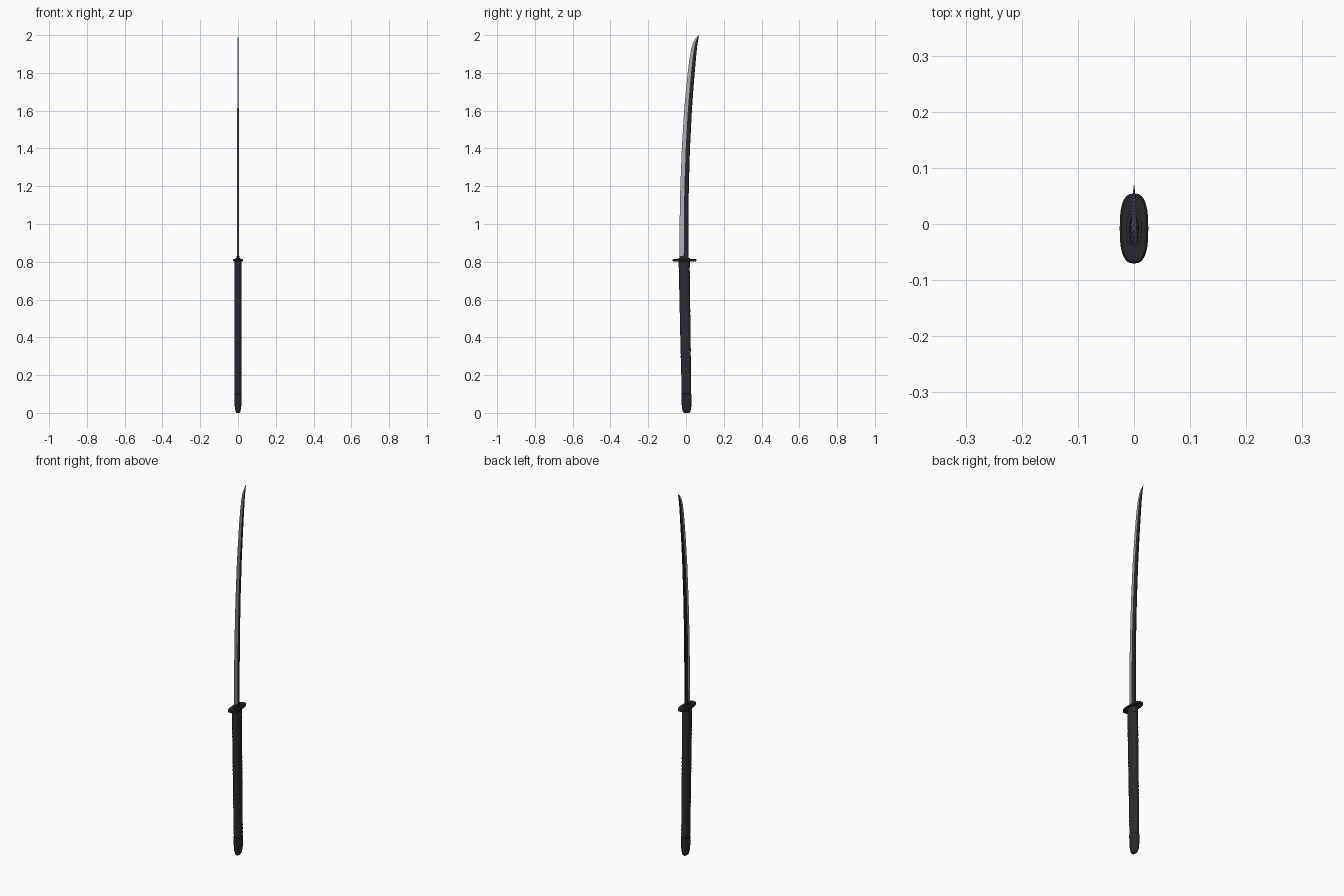
import bpy, bmesh, math

if "Cube" in bpy.data.objects:
    bpy.data.objects.remove(bpy.data.objects["Cube"])


def material(name, v):
    m = bpy.data.materials.new(name)
    m.diffuse_color = (*v, 1)
    m.use_nodes = True
    m.node_tree.nodes["Principled BSDF"].inputs["Base Color"].default_value = m.diffuse_color
    return m


BLACK = material("black wrap", (0.025, 0.025, 0.025))
IRON = material("dark iron", (0.022, 0.022, 0.023))
SPINE = material("dark steel", (0.022, 0.022, 0.022))
EDGE = material("polished edge", (0.42, 0.42, 0.42))


def finish(name, bm, mats, angle=35):
    bmesh.ops.recalc_face_normals(bm, faces=bm.faces)
    me = bpy.data.meshes.new(name)
    bm.to_mesh(me)
    bm.free()
    ob = bpy.data.objects.new(name, me)
    bpy.context.collection.objects.link(ob)
    for m in mats:
        me.materials.append(m)
    bpy.ops.object.select_all(action='DESELECT')
    ob.select_set(True)
    bpy.context.view_layer.objects.active = ob
    bpy.ops.object.shade_smooth_by_angle(angle=math.radians(angle))
    return ob


def bridge(bm, rings, caps=True):
    vs = [[bm.verts.new(p) for p in r] for r in rings]
    n = len(rings[0])
    for a, b in zip(vs, vs[1:]):
        for i in range(n):
            j = (i + 1) % n
            bm.faces.new((a[i], a[j], b[j], b[i]))
    if caps:
        bm.faces.new(vs[0][::-1])
        bm.faces.new(vs[-1])


def power(v, p):
    return math.copysign(abs(v) ** p, v)


def oval(z, yc, hx, hy, p=0.8, n=28):
    return [(hx * power(math.cos(2 * math.pi * i / n), p),
             yc + hy * power(math.sin(2 * math.pi * i / n), p), z) for i in range(n)]


def loft(name, sections, mat, p=0.8):
    bm = bmesh.new()
    bridge(bm, [oval(*s, p=p) for s in sections])
    return finish(name, bm, [mat])


def interp(table, z, k):
    for a, b in zip(table, table[1:]):
        if z <= b[0]:
            t = (z - a[0]) / (b[0] - a[0])
            return a[k] + (b[k] - a[k]) * t
    return table[-1][k]


# Handle core, leaning slightly toward the guard
HANDLE = [(0.06, 0.003, 0.0178, 0.0245), (0.40, -0.003, 0.0178, 0.027),
          (0.80, -0.010, 0.0185, 0.029)]
loft("handle_core", HANDLE, BLACK)

# Crossed cord wrapping: shallow ribbons spiralling both ways round the handle
for name, sign in (("left", 1), ("right", -1)):
    for phase in (0, math.pi):
        bm = bmesh.new()
        rings = []
        steps, turns, z0, z1 = 240, 8, 0.11, 0.765
        for i in range(steps + 1):
            t = i / steps
            a = phase + sign * turns * 2 * math.pi * t
            zc = z0 + (z1 - z0) * t
            ring = []
            for dz, lift in ((-0.012, -0.0003), (-0.004, 0.0011), (0.004, 0.0011), (0.012, -0.0003)):
                z = zc + dz
                yc, hx, hy = (interp(HANDLE, z, k) for k in (1, 2, 3))
                ring.append(((hx + lift) * power(math.cos(a), 0.8),
                             yc + (hy + lift * 0.6) * power(math.sin(a), 0.8), z))
            rings.append(ring)
        bridge(bm, rings)
        finish(f"cord_wrap_{name}_{'a' if phase == 0 else 'b'}", bm, [BLACK])

# Rounded pommel cap and collar below the guard
loft("pommel_cap", [(0.0, 0.003, 0.007, 0.014), (0.006, 0.003, 0.012, 0.020),
                    (0.025, 0.003, 0.0165, 0.0245), (0.06, 0.003, 0.0195, 0.0265),
                    (0.10, 0.002, 0.0195, 0.0265), (0.103, 0.002, 0.0165, 0.024)], IRON)
loft("handle_collar", [(0.77, -0.0095, 0.019, 0.030), (0.802, -0.010, 0.019, 0.030)], IRON)

# Oval guard with rounded rim and spacers either side
loft("guard", [(0.801, -0.008, 0.022, 0.059), (0.804, -0.008, 0.0255, 0.0625),
               (0.813, -0.008, 0.0255, 0.0625), (0.816, -0.008, 0.022, 0.059)], IRON, p=0.75)
loft("guard_spacer", [(0.80, -0.010, 0.014, 0.030), (0.819, -0.010, 0.014, 0.030)], IRON)
loft("blade_collar", [(0.815, -0.0105, 0.008, 0.025), (0.83, -0.0105, 0.007, 0.025)], IRON)

# Curved blade: z, cutting edge y, spine y, half thickness
BLADE = [(0.81, -0.035, 0.013, 0.0055), (1.0, -0.034, 0.0125, 0.0052),
         (1.2, -0.030, 0.015, 0.0048), (1.4, -0.022, 0.021, 0.0044),
         (1.6, -0.010, 0.031, 0.004), (1.7, -0.001, 0.038, 0.0038),
         (1.8, 0.009, 0.046, 0.0035), (1.88, 0.019, 0.053, 0.0032),
         (1.93, 0.028, 0.058, 0.0028), (1.96, 0.037, 0.062, 0.0022),
         (1.985, 0.052, 0.066, 0.0014), (2.0, 0.0685, 0.070, 0.0003)]
rings = []
for z, e, s, h in BLADE:
    ridge, back = e + 0.48 * (s - e), s - 0.06 * (s - e)
    rings.append([(0, e, z), (h, ridge, z), (0.65 * h, back, z), (0, s, z),
                  (-0.65 * h, back, z), (-h, ridge, z)])
bm = bmesh.new()
bridge(bm, rings)
bmesh.ops.recalc_face_normals(bm, faces=bm.faces)
# The bevel faces leading to the cutting edge are polished
for f in bm.faces:
    if len(f.verts) == 4 and f.normal.y < -0.03:
        f.material_index = 1
finish("blade", bm, [SPINE, EDGE], 10)
